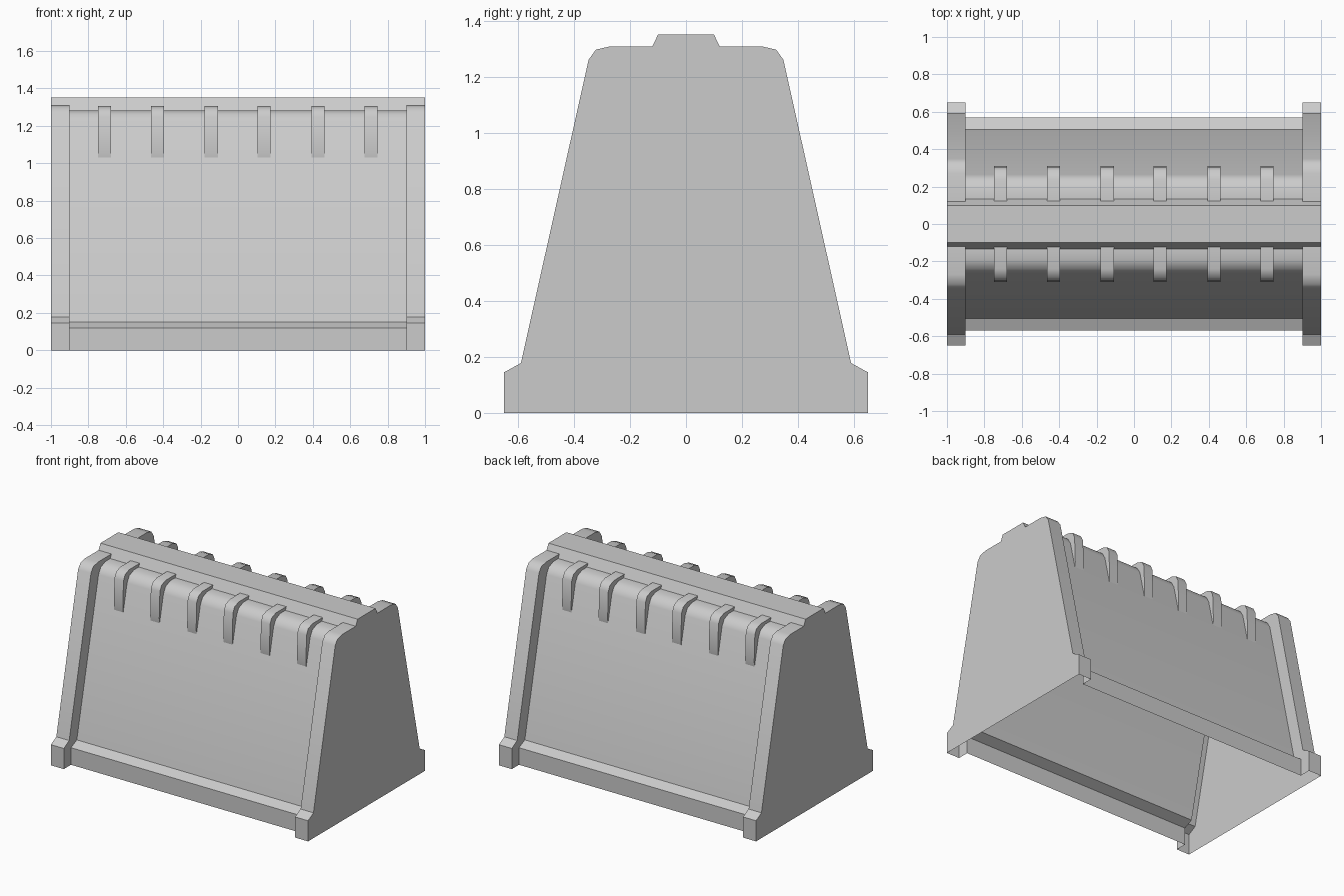
import bpy
import bmesh
import math
from mathutils import Vector

if "Cube" in bpy.data.objects:
    bpy.data.objects.remove(bpy.data.objects["Cube"])

# One plain grey for the whole shell
GREY = (0.6, 0.6, 0.6, 1.0)
grey = bpy.data.materials.new("plain_grey")
grey.use_nodes = True
grey.diffuse_color = GREY
grey.node_tree.nodes["Principled BSDF"].inputs["Base Color"].default_value = GREY

# Half profiles as (y, z), from the foot up to the ridge
END = [(0.65, 0), (0.65, 0.145), (0.59, 0.178), (0.348, 1.262),
       (0.322, 1.298), (0.27, 1.31), (0.12, 1.31), (0.1, 1.352)]
PANEL = [(0.57, 0), (0.57, 0.12), (0.505, 0.15), (0.264, 1.22),
         (0.24, 1.262), (0.19, 1.283), (0.134, 1.283), (0.1, 1.352)]
RIB = [(0.307, 1.03), (0.311, 1.065), (0.304, 1.25),
       (0.285, 1.288), (0.24, 1.305), (0.123, 1.305)]


def mirrored(half):
    return half + [(-y, z) for y, z in reversed(half)]


def ring(bm, x, profile):
    return [bm.verts.new((x, y, z)) for y, z in profile]


def bridge(bm, a, b, skip=()):
    for i in range(len(a) - 1):
        if i not in skip:
            bm.faces.new((a[i], a[i + 1], b[i + 1], b[i]))


def finish(bm, name, centre):
    # Turn the faces outward, away from the centre
    bmesh.ops.recalc_face_normals(bm, faces=bm.faces[:])
    out = sum(f.normal.dot(f.calc_center_median() - Vector(centre)) * f.calc_area()
              for f in bm.faces)
    if out < 0:
        bmesh.ops.reverse_faces(bm, faces=bm.faces[:])
    mesh = bpy.data.meshes.new(name)
    bm.to_mesh(mesh)
    bm.free()
    mesh.materials.append(grey)
    ob = bpy.data.objects.new(name, mesh)
    bpy.context.collection.objects.link(ob)
    bpy.ops.object.select_all(action="DESELECT")
    ob.select_set(True)
    bpy.context.view_layer.objects.active = ob
    bpy.ops.object.shade_smooth_by_angle(angle=math.radians(45))


# Main panels with the ridge, open underneath
bm = bmesh.new()
bridge(bm, ring(bm, -0.9, mirrored(PANEL)), ring(bm, 0.9, mirrored(PANEL)))
finish(bm, "panel_shell", (0, 0, 0.5))

# Hollow end frames: flat end wall, raised border and step down to the panels
ridge_spans = (len(END) - 2, len(END) - 1, len(END))
for side, name in ((1, "left_end_frame"), (-1, "right_end_frame")):
    bm = bmesh.new()
    outer = ring(bm, side, mirrored(END))
    inner = ring(bm, side * 0.9, mirrored(END))
    step = ring(bm, side * 0.9, mirrored(PANEL))
    bm.faces.new(outer)
    bridge(bm, outer, inner)
    bridge(bm, inner, step, ridge_spans)
    finish(bm, name, (0, 0, 0.5))

# Short ribs over both shoulders, with sides following the panel
for facing, label in ((-1, "front"), (1, "back")):
    for n, x in enumerate((-0.713, -0.43, -0.143, 0.138, 0.427, 0.711)):
        bm = bmesh.new()
        sides = []
        for dx in (-0.035, 0.035):
            top = ring(bm, x + dx, [(facing * y, z) for y, z in RIB])
            base = ring(bm, x + dx, [(facing * y, z) for y, z in reversed(PANEL[3:7])])
            bm.faces.new(top + base)
            sides.append(top)
        bridge(bm, *sides)
        finish(bm, f"{label}_rib_{n + 1}", (x, 0, 0.8))
